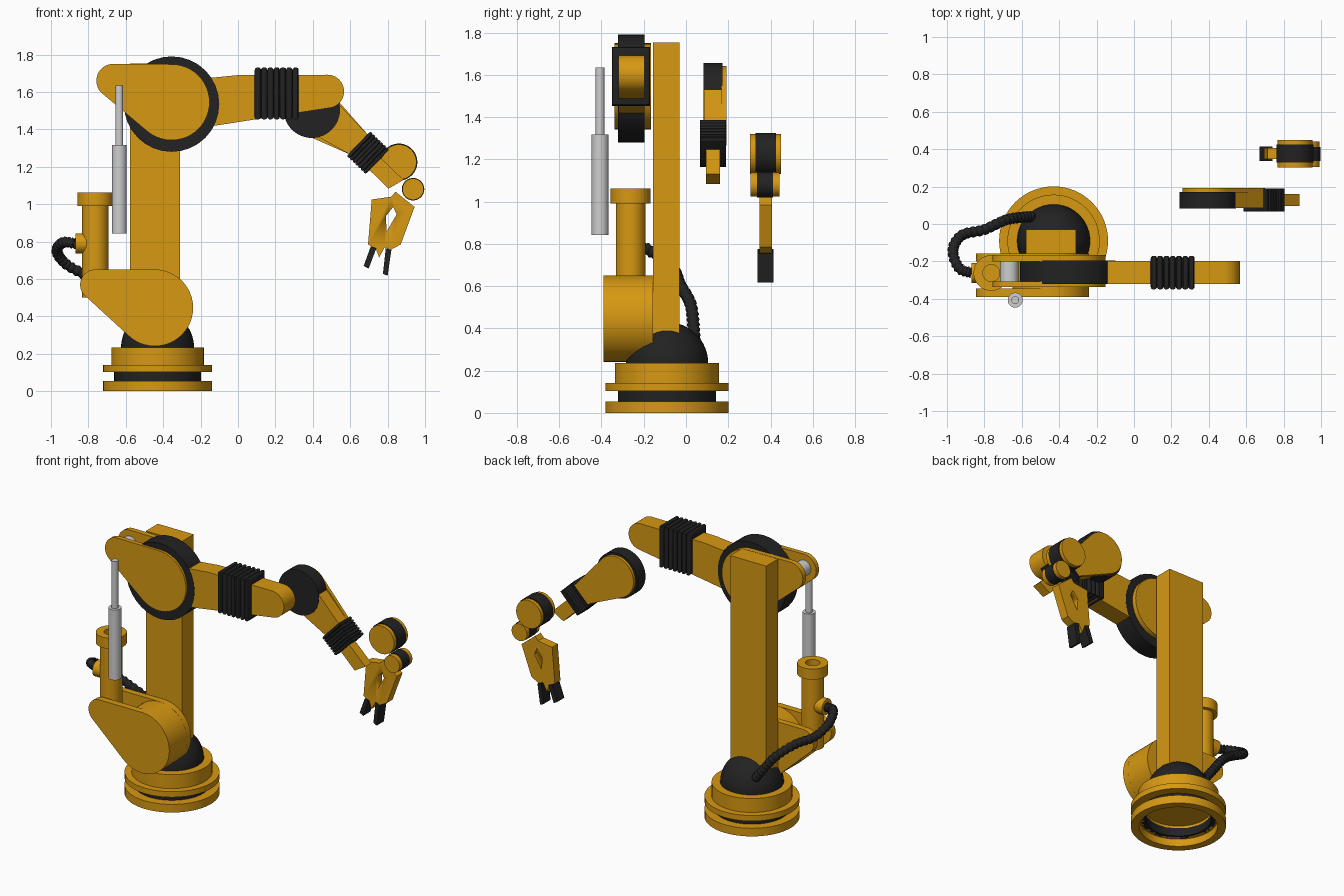
import bpy, bmesh, math
from mathutils import Vector, Matrix

if "Cube" in bpy.data.objects:
    bpy.data.objects.remove(bpy.data.objects["Cube"])


def material(name, rgb):
    m = bpy.data.materials.new(name)
    m.diffuse_color = (*rgb, 1)
    m.use_nodes = True
    m.node_tree.nodes["Principled BSDF"].inputs["Base Color"].default_value = m.diffuse_color
    return m


YELLOW = material("industrial yellow", (0.68, 0.315, 0.006))
BLACK = material("rubber black", (0.016, 0.016, 0.016))
STEEL = material("light steel", (0.62, 0.62, 0.62))


def finish(bm, name, mat):
    bmesh.ops.recalc_face_normals(bm, faces=bm.faces)
    mesh = bpy.data.meshes.new(name)
    bm.to_mesh(mesh)
    bm.free()
    mesh.materials.append(mat)
    ob = bpy.data.objects.new(name, mesh)
    bpy.context.collection.objects.link(ob)
    bpy.ops.object.select_all(action='DESELECT')
    ob.select_set(True)
    bpy.context.view_layer.objects.active = ob
    bpy.ops.object.shade_smooth_by_angle(angle=math.radians(30))
    return ob


def plate(name, mat, pts, y0, y1):
    """Extrude an outline in x, z from y0 to y1."""
    bm = bmesh.new()
    face = bm.faces.new([bm.verts.new((x, y0, z)) for x, z in pts])
    ext = bmesh.ops.extrude_face_region(bm, geom=[face])["geom"]
    bmesh.ops.translate(bm, vec=(0, y1 - y0, 0),
                        verts=[v for v in ext if isinstance(v, bmesh.types.BMVert)])
    return finish(bm, name, mat)


def circle(x, z, r, n=48):
    return [(x + r * math.cos(2 * math.pi * i / n), z + r * math.sin(2 * math.pi * i / n))
            for i in range(n)]


def hull(pts):
    """Convex outline around a set of points."""
    pts = sorted(set(pts))

    def half(seq):
        out = []
        for p in seq:
            while len(out) > 1 and ((out[-1][0] - out[-2][0]) * (p[1] - out[-2][1])
                                    - (out[-1][1] - out[-2][1]) * (p[0] - out[-2][0])) <= 1e-9:
                out.pop()
            out.append(p)
        return out[:-1]
    return half(pts) + half(pts[::-1])


def turned(name, mat, profile, centre, axis='Z', n=48):
    """Revolve a closed (radius, height) outline about an axis."""
    bm = bmesh.new()
    vs = [bm.verts.new((r, 0, z)) for r, z in profile]
    edges = [bm.edges.new((vs[i], vs[(i + 1) % len(vs)])) for i in range(len(vs))]
    bmesh.ops.spin(bm, geom=vs + edges, cent=(0, 0, 0), axis=(0, 0, 1),
                   angle=2 * math.pi, steps=n, use_duplicate=False)
    bmesh.ops.remove_doubles(bm, verts=bm.verts, dist=1e-5)
    rot = Matrix.Rotation(math.pi / 2, 4, 'Y') if axis == 'X' else Matrix()
    bmesh.ops.transform(bm, matrix=Matrix.Translation(centre) @ rot, verts=bm.verts)
    return finish(bm, name, mat)


def rod(r, z0, z1):
    return [(0, z0), (r, z0), (r, z1), (0, z1)]


def bellows(name, centre, length, width, depth, angle, count=7):
    """Row of rounded square ribs along a tilted axis."""
    bm = bmesh.new()
    pitch = length / count
    for i in range(count):
        verts = bmesh.ops.create_cube(bm, size=1)["verts"]
        bmesh.ops.scale(bm, vec=(pitch, depth, width), verts=verts)
        bmesh.ops.translate(bm, vec=((i + 0.5) * pitch - length / 2, 0, 0), verts=verts)
    edges = [e for e in bm.edges
             if abs(e.verts[0].co.x - e.verts[1].co.x) < 1e-6]
    bmesh.ops.bevel(bm, geom=edges, offset=pitch * 0.42, segments=3, profile=0.5, affect='EDGES')
    bmesh.ops.transform(bm, verts=bm.verts,
                        matrix=Matrix.Translation(centre) @ Matrix.Rotation(angle, 4, 'Y'))
    return finish(bm, name, BLACK)


# Round hollow base with a turntable and dome
BX, BY = -0.43, -0.09
turned("base_ring", YELLOW, [(0.24, 0), (0.291, 0), (0.291, 0.055), (0.215, 0.055), (0.215, 0.05), (0.24, 0.05)], (BX, BY, 0), n=64)
turned("base_gap_ring", BLACK, [(0.2, 0.05), (0.232, 0.05), (0.232, 0.105), (0.2, 0.105)], (BX, BY, 0), n=64)
turned("turntable", YELLOW, [(0, 0.12), (0.2, 0.12), (0.2, 0.103), (0.291, 0.103), (0.291, 0.141),
                             (0.247, 0.141), (0.247, 0.235), (0, 0.235)], (BX, BY, 0), n=64)
dome = [(0, 0)] + [(0.195 * math.cos(a * math.pi / 32), 0.195 * math.sin(a * math.pi / 32)) for a in range(17)]
turned("dome", BLACK, dome, (BX, BY, 0.235))

# Upright post
plate("post", YELLOW, [(-0.578, 0.24), (-0.31, 0.24), (-0.31, 1.752), (-0.578, 1.752)], -0.157, -0.03)

# Lower housing: two cheeks with a solid drum between them
cheek = hull(circle(-0.445, 0.446, 0.205) + circle(-0.763, 0.57, 0.081))
plate("housing_front_cheek", YELLOW, cheek, -0.39, -0.345)
plate("housing_back_cheek", YELLOW, cheek, -0.2, -0.157)
plate("housing_drum", YELLOW, circle(-0.445, 0.446, 0.2045), -0.346, -0.199)

# Balance cylinder with hollow collar and hose port
turned("balance_cylinder", YELLOW, rod(0.07, 0.5, 1.0), (-0.763, -0.262, 0))
turned("cylinder_collar", YELLOW, [(0, 0.99), (0.095, 0.99), (0.095, 1.062), (0.045, 1.062), (0.045, 1.01), (0, 1.01)],
       (-0.763, -0.262, 0))
turned("hose_port", YELLOW, rod(0.053, -0.868, -0.8), (0, -0.262, 0.79), axis='X')

# Piston beside the arm
turned("piston_sleeve", STEEL, rod(0.04, 0.842, 1.317), (-0.635, -0.407, 0), n=32)
turned("piston_rod", STEEL, rod(0.021, 1.3, 1.635), (-0.635, -0.407, 0), n=32)

# Ribbed hose from the port to the dome
path = [Vector(p) for p in [(-0.82, -0.262, 0.79), (-0.87, -0.26, 0.79), (-0.935, -0.235, 0.795),
                            (-0.968, -0.14, 0.75), (-0.92, -0.06, 0.68), (-0.80, -0.03, 0.61),
                            (-0.69, 0.02, 0.52), (-0.61, 0.035, 0.42), (-0.54, 0.04, 0.33), (-0.49, 0.04, 0.28)]]
curve = bpy.data.curves.new("hose", 'CURVE')
curve.dimensions = '3D'
curve.bevel_depth = 0.03
curve.bevel_resolution = 3
samples = []
for i in range(1, len(path) - 2):
    a, b, c, d = path[i - 1:i + 3]
    for k in range(16):
        t = k / 16
        samples.append(0.5 * (2 * b + (c - a) * t + (2 * a - 5 * b + 4 * c - d) * t * t
                              + (3 * b - a - 3 * c + d) * t ** 3))
spline = curve.splines.new('POLY')
spline.points.add(len(samples) - 1)
for i, p in enumerate(samples):
    spline.points[i].co = (*p, 1)
    spline.points[i].radius = (1, 1, 0.82, 0.82)[i % 4]
curve.materials.append(BLACK)
bpy.context.collection.objects.link(bpy.data.objects.new("hose", curve))

# Shoulder: black wheel between two yellow cheeks, with a steel pin
plate("shoulder_wheel", BLACK, circle(-0.355, 1.535, 0.255, 32), -0.322, -0.196)
cheek = hull(circle(-0.355, 1.545, 0.203) + circle(-0.667, 1.66, 0.09))
plate("shoulder_front_cheek", YELLOW, cheek, -0.338, -0.308)
plate("shoulder_back_cheek", YELLOW, cheek, -0.2, -0.165)
plate("shoulder_pin", STEEL, circle(-0.667, 1.66, 0.05, 32), -0.31, -0.19)

# Upper arm, tapered with a round end
plate("upper_arm", YELLOW, hull([(-0.25, 1.4), (-0.25, 1.665), (0.0, 1.69), (0.28, 1.51)]
                                + circle(0.478, 1.603, 0.089)), -0.32, -0.197)
bellows("upper_bellows", (0.207, -0.26, 1.592), 0.235, 0.278, 0.18, 0)

# Forearm: elbow disc, back plate and tapered beam
plate("elbow_disc", BLACK, circle(0.395, 1.505, 0.151), 0.083, 0.172)
beam = [(0.70, 1.365), (0.60, 1.265)]
plate("elbow_back_plate", YELLOW, hull(circle(0.395, 1.505, 0.137) + beam), 0.168, 0.192)
plate("forearm_beam", YELLOW, [(0.50, 1.575), *beam, (0.40, 1.375)], 0.085, 0.19)
bellows("forearm_bellows", (0.695, 0.128, 1.275), 0.14, 0.182, 0.125, math.radians(44))
plate("forearm_tip", YELLOW, [(0.75, 1.26), (0.885, 1.13), (0.805, 1.083), (0.69, 1.195)], 0.095, 0.16)

# Wrist rollers: black core with yellow caps on both sides
for name, x, z, r, core, caps in (("wrist_roller", 0.86, 1.225, 0.099, (0.33, 0.425), (0.303, 0.45)),
                                  ("grip_roller", 0.936, 1.08, 0.06, (0.337, 0.412), (0.305, 0.442))):
    plate(name + "_core", BLACK, circle(x, z, r), *core)
    plate(name + "_front_cap", YELLOW, circle(x, z, r * 0.95), caps[0], core[0] + 0.005)
    plate(name + "_back_cap", YELLOW, circle(x, z, r * 0.95), core[1] - 0.005, caps[1])

# Gripper body with an open centre
grip = plate("gripper_body", YELLOW, [(0.842, 1.067), (0.944, 0.985), (0.87, 0.785), (0.815, 0.755), (0.785, 0.77),
                                      (0.755, 0.715), (0.735, 0.765), (0.695, 0.785), (0.715, 1.025),
                                      (0.82, 1.04)], 0.347, 0.407)
cutter = plate("gripper_opening_cutter", YELLOW, [(0.79, 0.935), (0.83, 0.985), (0.848, 0.945), (0.795, 0.855)], 0.3, 0.45)
cutter.hide_render = True
cutter.hide_set(True)
cut = grip.modifiers.new("opening", 'BOOLEAN')
cut.operation = 'DIFFERENCE'
cut.solver = 'EXACT'
cut.object = cutter

# Rubber fingers
plate("left_finger", BLACK, [(0.71, 0.775), (0.74, 0.765), (0.698, 0.655), (0.672, 0.67)], 0.338, 0.414)
plate("right_finger", BLACK, [(0.79, 0.765), (0.82, 0.755), (0.80, 0.617), (0.775, 0.628)], 0.338, 0.414)
